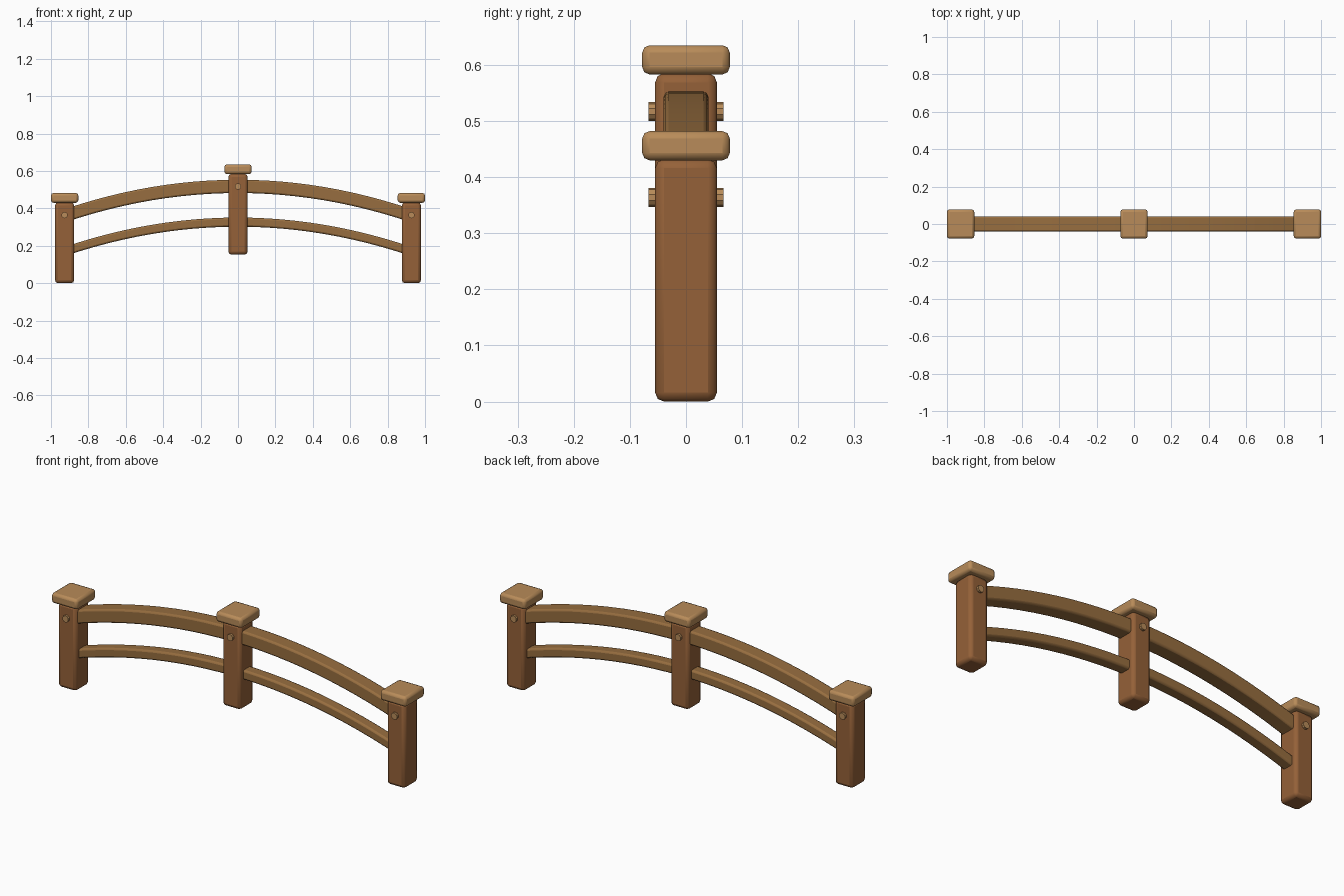
import bpy, bmesh, math
from mathutils import Matrix

if "Cube" in bpy.data.objects:
    bpy.data.objects.remove(bpy.data.objects["Cube"])


def material(name, rgb):
    m = bpy.data.materials.new(name)
    m.diffuse_color = (*rgb, 1)
    m.use_nodes = True
    m.node_tree.nodes["Principled BSDF"].inputs["Base Color"].default_value = m.diffuse_color
    return m


POST = material("post_wood", (0.30, 0.12, 0.04))
RAIL = material("rail_wood", (0.31, 0.155, 0.05))
CAP = material("cap_wood", (0.48, 0.26, 0.10))


def finish(name, bm, mat, bevel=0, segments=2):
    bmesh.ops.recalc_face_normals(bm, faces=bm.faces[:])
    me = bpy.data.meshes.new(name)
    bm.to_mesh(me)
    bm.free()
    ob = bpy.data.objects.new(name, me)
    bpy.context.collection.objects.link(ob)
    me.materials.append(mat)
    if bevel:
        mod = ob.modifiers.new("soft_edges", 'BEVEL')
        mod.width = bevel
        mod.segments = segments
        mod.limit_method = 'ANGLE'
    bpy.ops.object.select_all(action='DESELECT')
    ob.select_set(True)
    bpy.context.view_layer.objects.active = ob
    bpy.ops.object.shade_smooth_by_angle(angle=math.radians(35))
    return ob


def box(name, x, z0, z1, sx, sy, mat, bevel):
    bm = bmesh.new()
    m = Matrix.Translation((x, 0, (z0 + z1) / 2)) @ Matrix.Diagonal((sx, sy, z1 - z0, 1))
    bmesh.ops.create_cube(bm, size=1, matrix=m)
    return finish(name, bm, mat, bevel)


def peg(name, x, z):
    bm = bmesh.new()
    m = Matrix.Translation((x, 0, z)) @ Matrix.Rotation(math.pi / 2, 4, 'X')
    bmesh.ops.create_cone(bm, cap_ends=True, segments=10, radius1=0.017,
                          radius2=0.017, depth=0.134, matrix=m)
    return finish(name, bm, CAP)


def rail(name, z_low, z_high, half_depth, n=24, reach=0.925, drop=0.183):
    # Rectangular section swept along a shallow arch
    bm = bmesh.new()
    rings = []
    for i in range(n + 1):
        x = reach * (2 * i / n - 1)
        s = drop * x * x
        rings.append([bm.verts.new((x, y, z - s)) for y, z in (
            (-half_depth, z_low), (half_depth, z_low),
            (half_depth, z_high), (-half_depth, z_high))])
    for a, b in zip(rings, rings[1:]):
        for k in range(4):
            j = (k + 1) % 4
            bm.faces.new((a[k], a[j], b[j], b[k]))
    bm.faces.new(rings[0])
    bm.faces.new(rings[-1])
    return finish(name, bm, RAIL, 0.009)


# Posts with caps and through pegs; the middle one sits higher on the arch
for side, x, lift in (("left", -0.927, 0), ("middle", 0, 0.153), ("right", 0.927, 0)):
    box(side + "_post", x, lift, lift + 0.432, 0.102, 0.11, POST, 0.016)
    box(side + "_cap", x, lift + 0.43, lift + 0.482, 0.146, 0.156, CAP, 0.013)
    peg(side + "_peg", x, lift + 0.364)

# Arched rails
rail("upper_rail", 0.482, 0.553, 0.04)
rail("lower_rail", 0.302, 0.351, 0.03)
